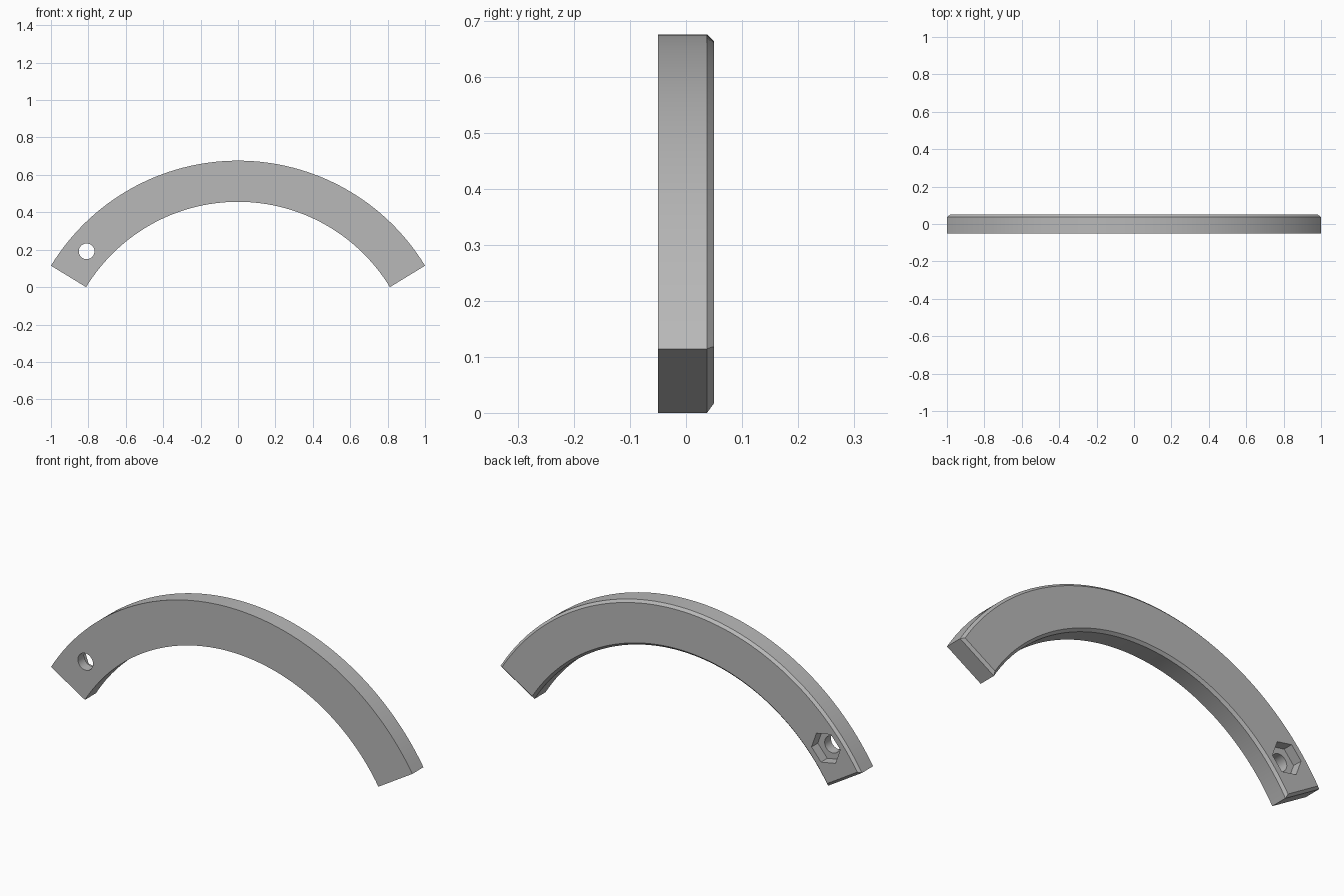
import bpy, bmesh, math
from mathutils import Matrix, Vector

cube = bpy.data.objects.get("Cube")
if cube:
    bpy.data.objects.remove(cube, do_unlink=True)

OUTER, INNER = 1.171, 0.951
HALF = math.asin(1 / OUTER)          # half the arc's angle
DROP = INNER * math.cos(HALF)        # arc centre lies this far below the ground
FRONT, BACK, CHAMFER = -0.05, 0.05, 0.0125
STEPS = 64

grey = bpy.data.materials.new("grey")
grey.use_nodes = True
colour = (0.48, 0.48, 0.48, 1)
grey.diffuse_color = colour
grey.node_tree.nodes["Principled BSDF"].inputs["Base Color"].default_value = colour


def make_object(name, bm):
    bmesh.ops.recalc_face_normals(bm, faces=bm.faces)
    mesh = bpy.data.meshes.new(name)
    bm.to_mesh(mesh)
    bm.free()
    mesh.materials.append(grey)
    ob = bpy.data.objects.new(name, mesh)
    bpy.context.collection.objects.link(ob)
    return ob


def on_arc(radius, angle, y):
    return Vector((radius * math.sin(angle), y, radius * math.cos(angle) - DROP))


def outline(bm, y, inset):
    """Closed loop round the arc, drawn in by inset on every side."""
    points = []
    for radius, way in ((OUTER - inset, 1), (INNER + inset, -1)):
        limit = HALF - math.asin(inset / radius)
        for i in range(STEPS + 1):
            points.append(on_arc(radius, way * limit * (2 * i / STEPS - 1), y))
    return [bm.verts.new(p) for p in points]


# Arched bar, with its back edges chamfered
bm = bmesh.new()
loops = [outline(bm, FRONT, 0), outline(bm, BACK - CHAMFER, 0), outline(bm, BACK, CHAMFER)]
for a, b in zip(loops, loops[1:]):
    for i in range(len(a)):
        j = (i + 1) % len(a)
        bm.faces.new((a[i], a[j], b[j], b[i]))
bm.faces.new(loops[0])
bm.faces.new(loops[-1])
bar = make_object("arched_bar", bm)


def cut(name, sides, radius, y0, y1, angle):
    """Cut a prism along y, turned so that a corner points along the arc."""
    bm = bmesh.new()
    bmesh.ops.create_cone(bm, cap_ends=True, segments=sides, radius1=radius,
                          radius2=radius, depth=y1 - y0)
    # Turn a corner onto the x axis first
    bm.verts.ensure_lookup_table()
    first = bm.verts[0].co
    bm.transform(Matrix.Rotation(-math.atan2(first.y, first.x), 4, 'Z'))
    bm.transform(Matrix.Rotation(math.pi / 2, 4, 'X'))
    bm.transform(Matrix.Rotation(angle, 4, 'Y'))
    centre = on_arc((OUTER + INNER) / 2, angle, (y0 + y1) / 2)
    bm.transform(Matrix.Translation(centre))
    cutter = make_object(name, bm)
    cutter.hide_render = True
    mod = bar.modifiers.new(name, 'BOOLEAN')
    mod.operation = 'DIFFERENCE'
    mod.solver = 'EXACT'
    mod.object = cutter
    bpy.context.view_layer.objects.active = bar
    bpy.ops.object.modifier_apply(modifier=name)
    bpy.data.objects.remove(cutter, do_unlink=True)


# Bolt holes, each with a hexagonal nut pocket at the back
HOLE_ANGLE = math.radians(49.7)
for side in (-1, 1):
    cut("nut_pocket_cutter", 6, 0.081, 0.0, BACK + 0.05, side * HOLE_ANGLE)
    cut("bolt_hole_cutter", 32, 0.042, FRONT - 0.05, BACK + 0.04, side * HOLE_ANGLE)

# Smooth curves, sharp corners
bpy.ops.object.select_all(action='DESELECT')
bar.select_set(True)
bpy.context.view_layer.objects.active = bar
bpy.ops.object.shade_smooth_by_angle(angle=math.radians(30))
